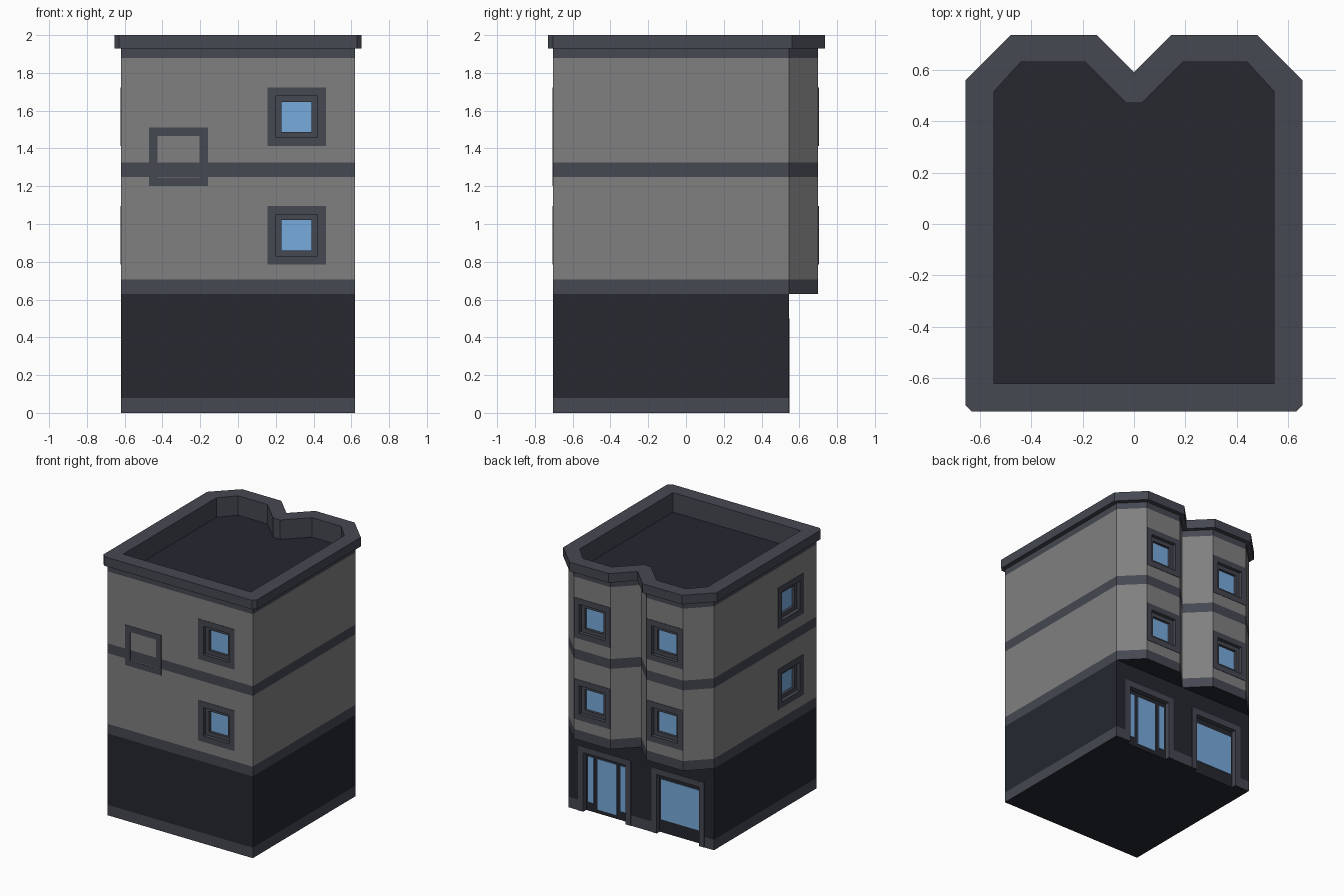
import bpy, bmesh
from math import pi
from mathutils import Matrix, Vector

if "Cube" in bpy.data.objects:
    bpy.data.objects.remove(bpy.data.objects["Cube"])

WALL, TRIM, DARK, GLASS = range(4)
MATS = []
for mat_name, col in (("wall_grey", (0.216, 0.216, 0.216, 1)),
                      ("trim_slate", (0.061, 0.065, 0.084, 1)),
                      ("dark_slate", (0.019, 0.021, 0.030, 1)),
                      ("glass_blue", (0.19, 0.41, 0.73, 1))):
    m = bpy.data.materials.new(mat_name)
    m.diffuse_color = col
    m.use_nodes = True
    m.node_tree.nodes["Principled BSDF"].inputs["Base Color"].default_value = m.diffuse_color
    MATS.append(m)


def finish(name, bm, matrix):
    bmesh.ops.recalc_face_normals(bm, faces=bm.faces)
    bm.transform(matrix)
    me = bpy.data.meshes.new(name)
    bm.to_mesh(me)
    bm.free()
    for m in MATS:
        me.materials.append(m)
    ob = bpy.data.objects.new(name, me)
    bpy.context.collection.objects.link(ob)
    return ob


def stack(name, outline, zs, mats, bottom=None, top=None, matrix=Matrix()):
    """Straight prism with one material per storey band."""
    bm = bmesh.new()
    rings = [[bm.verts.new((x, y, z)) for x, y in outline] for z in zs]
    n = len(outline)
    for a, b, mat in zip(rings, rings[1:], mats):
        for i in range(n):
            j = (i + 1) % n
            bm.faces.new((a[i], a[j], b[j], b[i])).material_index = mat
    bm.faces.new(rings[0][::-1]).material_index = mats[0] if bottom is None else bottom
    bm.faces.new(rings[-1]).material_index = mats[-1] if top is None else top
    return finish(name, bm, matrix)


def rect(x0, y0, x1, y1):
    return [(x0, y0), (x1, y0), (x1, y1), (x0, y1)]


def square(h):
    return rect(-h, -h, h, h)


def ring(name, outer, inner, d0, d1, mat, matrix):
    """Square frame between two half-sizes."""
    bm = bmesh.new()
    loops = [[bm.verts.new((x, y, d)) for x, y in square(h)]
             for h, d in ((outer, d0), (outer, d1), (inner, d1), (inner, d0))]
    for k in range(4):
        a, b = loops[k], loops[(k + 1) % 4]
        for i in range(4):
            j = (i + 1) % 4
            bm.faces.new((a[i], a[j], b[j], b[i])).material_index = mat
    return finish(name, bm, matrix)


def cut(target, cutter):
    mod = target.modifiers.new("cut", 'BOOLEAN')
    mod.operation, mod.solver, mod.object = 'DIFFERENCE', 'EXACT', cutter
    bpy.context.view_layer.objects.active = target
    bpy.ops.object.modifier_apply(modifier=mod.name)


def drop(ob):
    bpy.data.objects.remove(ob, do_unlink=True)


def on_wall(x, y, z, angle):
    """Local x along the wall, y up, z outward."""
    return (Matrix.Translation(Vector((x, y, z))) @ Matrix.Rotation(angle, 4, 'Z')
            @ Matrix.Rotation(pi / 2, 4, 'X'))


def mirrored(half):
    return half + [(-x, y) for x, y in reversed(half) if abs(x) > 1e-6]


# Main volumes
ground = stack("ground_floor", rect(-0.62, -0.705, 0.62, 0.545),
               [0, 0.08, 0.63], [TRIM, DARK], bottom=DARK)
footprint = mirrored([(0.62, -0.705), (0.62, 0.545), (0.465, 0.70), (0.155, 0.70), (0, 0.545)])
upper = stack("upper_floors", footprint, [0.63, 0.705, 1.25, 1.325, 1.88, 1.93],
              [TRIM, WALL, TRIM, WALL, TRIM], bottom=DARK)
cornice = stack("cornice", mirrored([(0.63, -0.73), (0.655, -0.705), (0.655, 0.56),
                                     (0.48, 0.735), (0.145, 0.735), (0, 0.59)]),
                [1.93, 2.0], [TRIM])

# Sunken roof
pit = stack("roof_cutter", mirrored([(0.545, -0.62), (0.545, 0.515), (0.44, 0.63),
                                     (0.19, 0.63), (0.03, 0.47)]),
            [1.85, 2.1], [TRIM], bottom=DARK)
cut(upper, pit)
cut(cornice, pit)
drop(pit)

# Upper windows: two rows on the front, the left side and both bays
spots = [("front", 0.31, -0.705, 0), ("left", -0.62, -0.39, -pi / 2),
         ("bay_right", 0.31, 0.70, pi), ("bay_left", -0.31, 0.70, pi)]
for row, z in (("lower", 0.94), ("top", 1.567)):
    for side, x, y, angle in spots:
        M = on_wall(x, y, z, angle)
        tag = f"{side}_{row}_window"
        c = stack("window_cutter", square(0.11), [-0.06, 0.05], [TRIM], matrix=M)
        cut(upper, c)
        drop(c)
        ring(tag + "_surround", 0.155, 0.11, -0.002, 0.003, TRIM, M)
        ring(tag + "_sash", 0.11, 0.08, -0.06, -0.025, TRIM, M)
        stack(tag + "_glass", square(0.08), [-0.06, -0.045], [GLASS], matrix=M)

# Blind frame on the front wall
ring("blind_frame", 0.155, 0.11, -0.002, 0.003, TRIM, on_wall(-0.315, -0.705, 1.355, 0))

# Street openings: door and shop window
panes = {"door": (0.313, [(-0.165, 0.07, -0.115, 0.42), (-0.08, 0.03, 0.08, 0.42),
                          (0.115, 0.07, 0.165, 0.42)]),
         "shop_window": (-0.313, [(-0.165, 0.10, 0.165, 0.41)])}
surround = [(-0.225, 0), (-0.18, 0), (-0.18, 0.455), (0.18, 0.455),
            (0.18, 0), (0.225, 0), (0.225, 0.5), (-0.225, 0.5)]
for tag, (x, rects) in panes.items():
    M = on_wall(x, 0.545, 0, pi)
    c = stack("opening_cutter", rect(-0.18, -0.05, 0.18, 0.455), [-0.035, 0.05],
              [TRIM], bottom=DARK, matrix=M)
    cut(ground, c)
    drop(c)
    stack(tag + "_surround", surround, [-0.002, 0.003], [TRIM], matrix=M)
    for i, r in enumerate(rects):
        stack(f"{tag}_glass_{i + 1}", rect(*r), [-0.036, -0.031], [GLASS], matrix=M)
